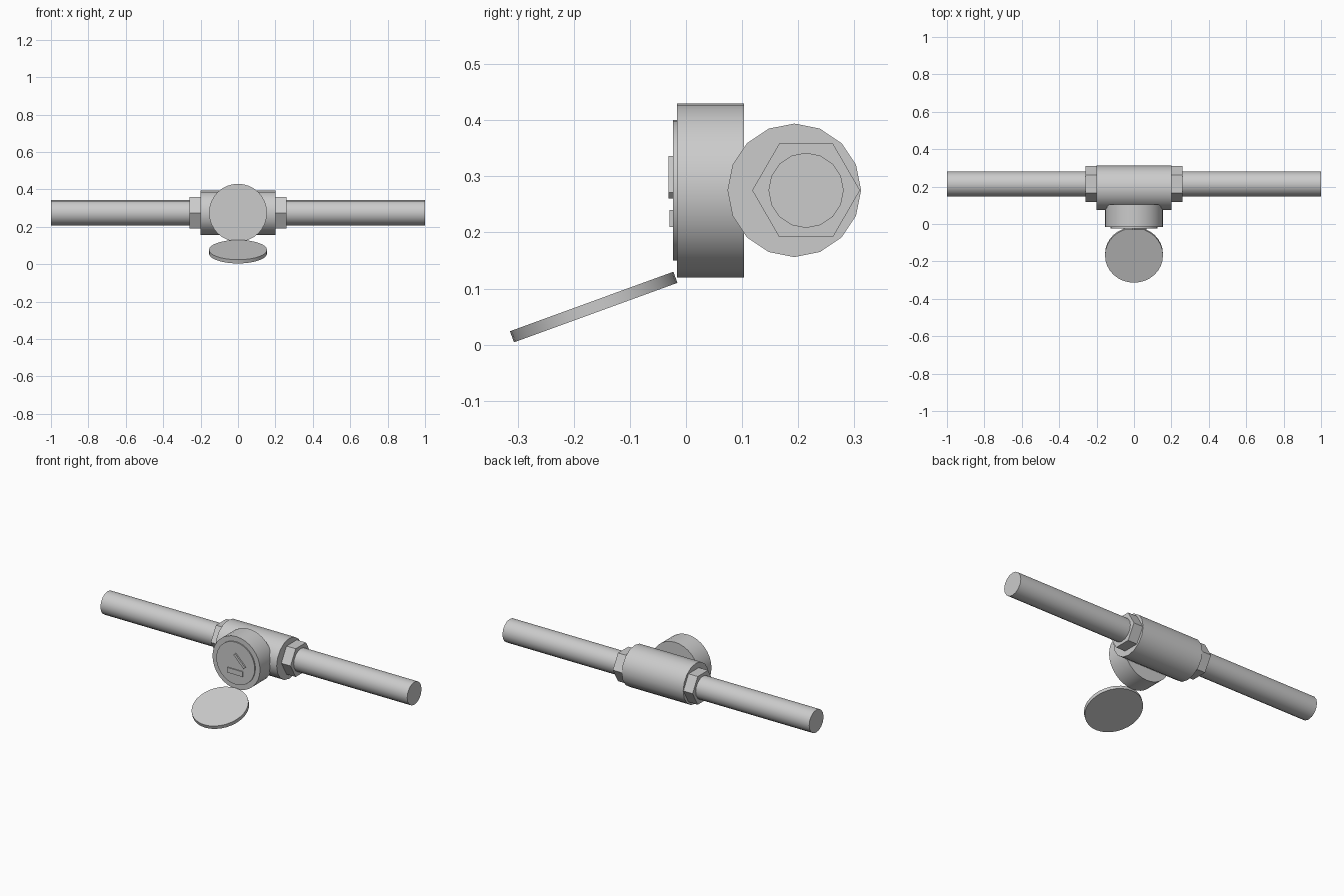
import bpy
import math

cube = bpy.data.objects.get("Cube")
if cube:
    bpy.data.objects.remove(cube, do_unlink=True)

# One plain grey for the whole model
GREY = (0.6, 0.6, 0.6, 1.0)
grey = bpy.data.materials.new("plain_grey")
grey.use_nodes = True
grey.diffuse_color = GREY
grey.node_tree.nodes["Principled BSDF"].inputs["Base Color"].default_value = GREY

AXIS_Z = 0.275          # height of the pipe line and of the dial centre
ALONG_X = (0, math.pi / 2, 0)
ALONG_Y = (math.pi / 2, 0, 0)


def finish(name, smooth):
    ob = bpy.context.object
    ob.name = name
    ob.data.materials.append(grey)
    if smooth:
        bpy.ops.object.shade_smooth_by_angle(angle=math.radians(30))
    return ob


def cylinder(name, radius, depth, location, rotation, sides=32, smooth=True):
    bpy.ops.mesh.primitive_cylinder_add(
        vertices=sides, radius=radius, depth=depth,
        location=location, rotation=rotation)
    return finish(name, smooth)


def plate(name, size, location, turn=0):
    bpy.ops.mesh.primitive_cube_add(size=1, location=location, rotation=(0, turn, 0))
    bpy.context.object.scale = size
    return finish(name, False)


# Valve body between the two pipes
cylinder("valve_body", 0.119, 0.4, (0, 0.193, AXIS_Z), ALONG_X, sides=16)

# Hex nut and pipe on each side
for side, sign in (("left", 1), ("right", -1)):
    nut = cylinder(side + "_nut", 0.096, 0.08, (sign * 0.22, 0.214, AXIS_Z),
                   ALONG_X, sides=6, smooth=False)
    cylinder(side + "_pipe", 0.067, 0.78, (sign * 0.61, 0.214, AXIS_Z), ALONG_X, sides=16)

# Round meter housing with its raised dial
cylinder("meter_housing", 0.155, 0.119, (0, 0.0435, AXIS_Z), ALONG_Y)
cylinder("dial_face", 0.125, 0.012, (0, -0.017, AXIS_Z), ALONG_Y)

# Pointer and counter window on the dial
plate("dial_pointer", (0.092, 0.009, 0.015), (0.03, -0.0265, 0.298), math.radians(45))
plate("counter_window", (0.1, 0.008, 0.03), (0, -0.025, 0.225))

# Open lid hanging below the dial
cylinder("open_lid", 0.155, 0.021, (0, -0.1645, 0.067), (math.radians(20), 0, 0))

# Nut corners point front and back
for ob in bpy.data.objects:
    if ob.name.endswith("_nut"):
        ob.rotation_euler = (0, math.pi / 2, 0)
